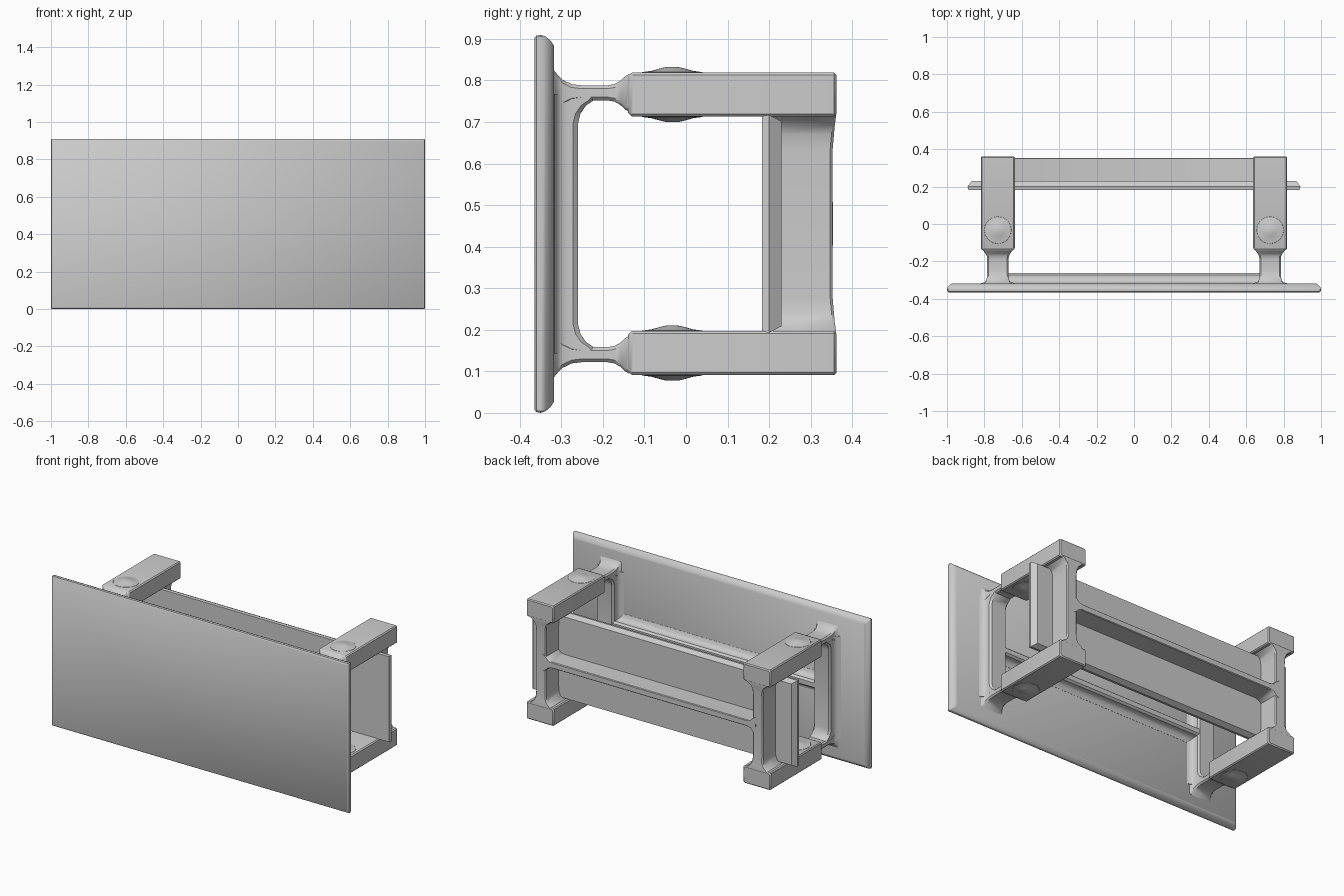
import bpy, bmesh, math
from mathutils import Vector

if "Cube" in bpy.data.objects:
    bpy.data.objects.remove(bpy.data.objects["Cube"])

MID = 0.455     # height of the horizontal symmetry plane
LEG = 0.728     # x of the side frames


def finish(bm, name, angle=35):
    bmesh.ops.recalc_face_normals(bm, faces=bm.faces)
    me = bpy.data.meshes.new(name)
    bm.to_mesh(me)
    bm.free()
    ob = bpy.data.objects.new(name, me)
    bpy.context.collection.objects.link(ob)
    bpy.ops.object.select_all(action='DESELECT')
    ob.select_set(True)
    bpy.context.view_layer.objects.active = ob
    bpy.ops.object.shade_smooth_by_angle(angle=math.radians(angle))
    return ob


def loft(name, rings, angle=35):
    """Skin a list of equal-length point rings and cap both ends."""
    bm = bmesh.new()
    vs = [[bm.verts.new(p) for p in r] for r in rings]
    n = len(vs[0])
    for a, b in zip(vs, vs[1:]):
        for i in range(n):
            j = (i + 1) % n
            bm.faces.new((a[i], a[j], b[j], b[i]))
    bm.faces.new(vs[0])
    bm.faces.new(vs[-1])
    return finish(bm, name, angle)


def rect(axis, t, cu, hu, cv, hv, c=0.0):
    """Rectangle (chamfered by c) across an axis at position t."""
    if c:
        uv = [(-hu + c, -hv), (hu - c, -hv), (hu, -hv + c), (hu, hv - c),
              (hu - c, hv), (-hu + c, hv), (-hu, hv - c), (-hu, -hv + c)]
    else:
        uv = [(-hu, -hv), (hu, -hv), (hu, hv), (-hu, hv)]
    pts = []
    for u, v in uv:
        p = [cu + u, cv + v]
        p.insert(axis, t)
        pts.append(p)
    return pts


def rib_profile(w, base, top):
    """Half-flared rib section: (offset across, y)."""
    half = [(base, -0.325), (base, -0.317), (w + 0.4 * (base - w), -0.311),
            (w + 0.1 * (base - w), -0.300), (w, -0.285), (w, top - 0.012), (w - 0.01, top)]
    return half + [(-u, y) for u, y in reversed(half)]


# Front panel with rounded rim
loft("front_panel", [rect(1, y, 0, 1 - i, MID, MID - i, 0.004) for y, i in
     [(-0.365, 0.008), (-0.360, 0.002), (-0.350, 0), (-0.338, 0.004),
      (-0.326, 0.014), (-0.318, 0.026)]])

# Horizontal rib behind the front panel
prof = rib_profile(0.024, 0.06, -0.262)
loft("front_cross_rib", [[(x, y, MID + u) for u, y in prof] for x in (-0.71, 0.71)])

# Rear panel with chamfered rear edges
loft("rear_panel", [rect(1, y, 0, hx, MID, 0.262 - 0.7 * (0.89 - hx)) for y, hx in
     [(0.183, 0.886), (0.200, 0.89), (0.230, 0.868)]], 20)

# Horizontal shelf behind the rear panel, flared where it meets the webs
half = [(0.715, 0.055), (0.695, 0.042), (0.68, 0.026), (0.655, 0.019)]
loft("rear_shelf", [rect(0, x, 0.279, 0.075, MID, h, 0.004) for x, h in
     [(-x, h) for x, h in half] + [(x, h) for x, h in reversed(half)]])

for sx, side in ((-1, "left"), (1, "right")):
    cx = sx * LEG

    # Vertical rib behind the front panel, curving into the necks
    steps = [(0, -0.26), (0.24, -0.26), (0.265, -0.254), (0.285, -0.240),
             (0.297, -0.222), (0.312, -0.21)]
    steps = [(-z, y) for z, y in reversed(steps[1:])] + steps
    loft(f"front_upright_{side}",
         [[(cx + u, y, MID + z) for u, y in rib_profile(0.057, 0.09, top)] for z, top in steps])

    # Rear vertical web, flared at top, bottom and shelf
    web = [(0.265, 0.078, 0.361), (0.250, 0.060, 0.360), (0.238, 0.046, 0.358),
           (0.215, 0.036, 0.356), (0.18, 0.034, 0.353), (0, 0.034, 0.352)]
    web = [(-z, h, y) for z, h, y in web] + [w for w in reversed(web[:-1])]
    loft(f"rear_web_{side}", [rect(2, MID + z, cx, h, (0.205 + y) / 2, (y - 0.205) / 2, 0.006)
                              for z, h, y in web])

    for sz, level in ((-1, "lower"), (1, "upper")):
        tag = f"{level}_{side}"
        # Arm block
        loft(f"arm_{tag}", [rect(1, y, cx, 0.091 - i, MID + sz * 0.311, 0.053 - i, 0.006) for y, i in
             [(-0.140, 0.010), (-0.133, 0.002), (-0.128, 0), (0.356, 0), (0.362, 0.006)]])

        # Neck joining arm to front panel
        neck = [(-0.322, 0.078, 0.060), (-0.312, 0.066, 0.047), (-0.298, 0.060, 0.032),
                (-0.275, 0.058, 0.021), (-0.25, 0.057, 0.018), (-0.19, 0.057, 0.018),
                (-0.172, 0.059, 0.021), (-0.158, 0.066, 0.029), (-0.146, 0.075, 0.040),
                (-0.136, 0.082, 0.046)]
        loft(f"neck_{tag}", [rect(1, y, cx, hx, MID + sz * 0.315, hz, 0.008)
                             for y, hx, hz in neck])

        # Low domes on both faces of the arm
        for d, face in ((-1, "under"), (1, "top")):
            z0 = MID + sz * 0.311 + d * 0.053
            dome = [(0.075, -0.002), (0.072, 0.001), (0.050, 0.004), (0.032, 0.009),
                    (0.018, 0.0125), (0.006, 0.0135)]
            loft(f"dome_{face}_{tag}",
                 [[(cx + r * math.cos(a), -0.033 + r * math.sin(a), z0 + d * h)
                   for a in [math.tau * k / 16 for k in range(16)]] for r, h in dome])
